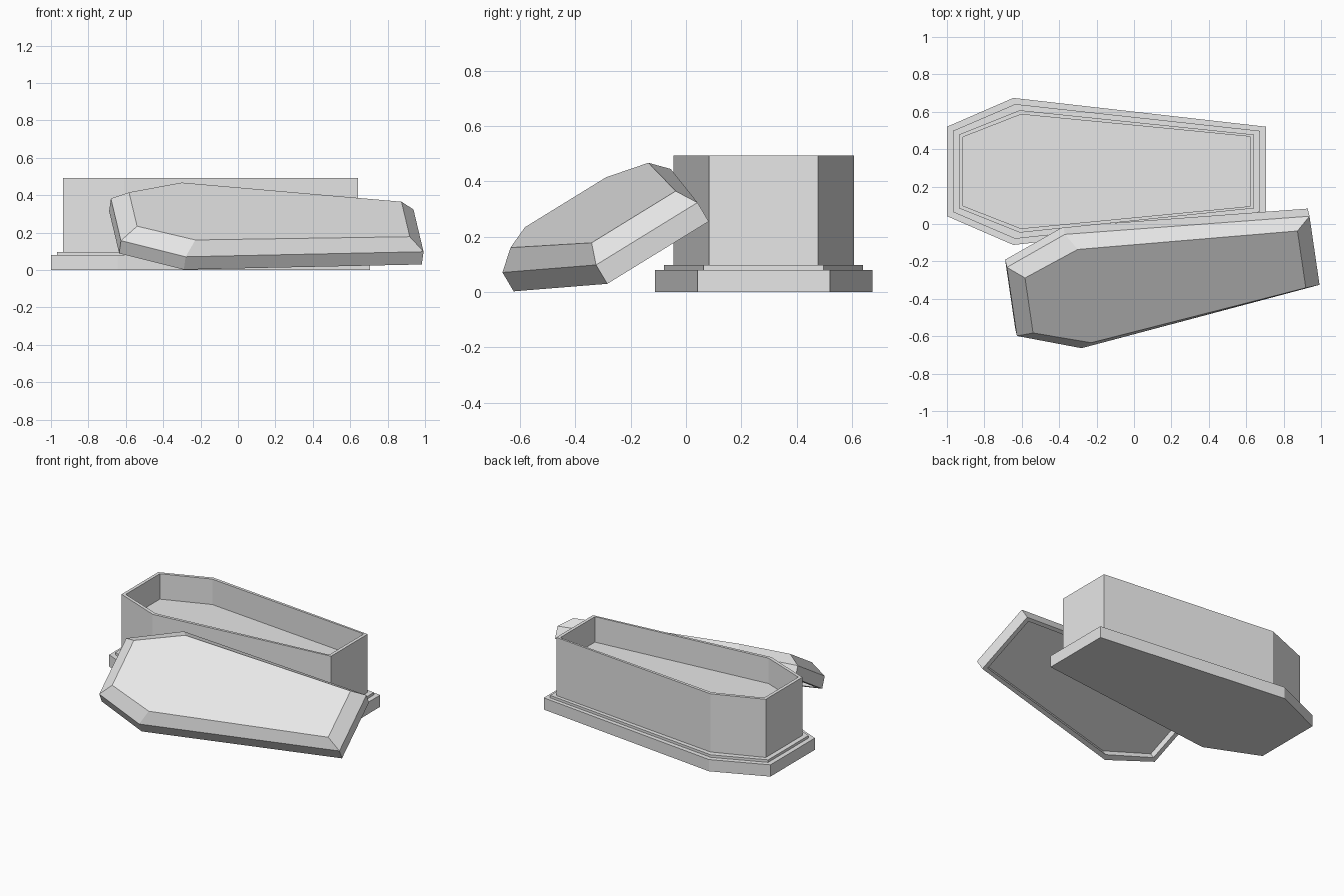
import bpy, bmesh
from mathutils import Matrix, Vector

cube = bpy.data.objects.get("Cube")
if cube:
    bpy.data.objects.remove(cube)

stone = bpy.data.materials.new("grey stone")
stone.use_nodes = True
stone.diffuse_color = (0.8, 0.8, 0.8, 1)
stone.node_tree.nodes["Principled BSDF"].inputs["Base Color"].default_value = (0.8, 0.8, 0.8, 1)

# Six-sided outlines: x of head, shoulder, foot, then their half widths
PLINTH = (-1.0, -0.645, 0.707, 0.239, 0.393, 0.239)
STEP = (-0.968, -0.635, 0.674, 0.217, 0.36, 0.217)
WALL = (-0.936, -0.61, 0.642, 0.197, 0.327, 0.197)
INNER = (-0.914, -0.604, 0.62, 0.184, 0.305, 0.186)
LID_TOP = (-0.883, -0.582, 0.596, 0.174, 0.295, 0.18)


def loft(name, levels, matrix):
    """Join outlines at the given heights into a solid, capped at both ends."""
    bm = bmesh.new()
    rings = []
    for outline, z in levels:
        half = list(zip(outline[:3], outline[3:]))
        points = [(x, -w) for x, w in half] + [(x, w) for x, w in reversed(half)]
        rings.append([bm.verts.new((x, y, z)) for x, y in points])
    for low, high in zip(rings, rings[1:]):
        for i in range(6):
            j = (i + 1) % 6
            bm.faces.new((low[i], low[j], high[j], high[i]))
    bm.faces.new(rings[0][::-1])
    bm.faces.new(rings[-1])
    bmesh.ops.recalc_face_normals(bm, faces=bm.faces)
    mesh = bpy.data.meshes.new(name)
    bm.to_mesh(mesh)
    bm.free()
    mesh.materials.append(stone)
    obj = bpy.data.objects.new(name, mesh)
    obj.matrix_world = matrix
    bpy.context.collection.objects.link(obj)


# Stepped base and hollow box
place = Matrix.Translation((0, 0.281, 0))
loft("plinth", [(PLINTH, 0), (PLINTH, 0.08)], place)
loft("plinth_step", [(STEP, 0.08), (STEP, 0.097)], place)
loft("coffin_box", [(WALL, 0.097), (WALL, 0.493), (INNER, 0.493), (INNER, 0.32)], place)

# Lid leaning against the box, bevelled above and recessed below
along = Vector((0.9855, 0.1664, -0.036)).normalized()
normal = along.cross(Vector((-0.126, 0.845, 0.52))).normalized()
across = normal.cross(along)
tilt = Matrix((along, across, normal)).transposed().to_4x4()
loft("lid", [(WALL, -0.04), (WALL, -0.08), (STEP, -0.08), (STEP, 0), (LID_TOP, 0.068)],
     Matrix.Translation((0.301, -0.254, 0.235)) @ tilt)
